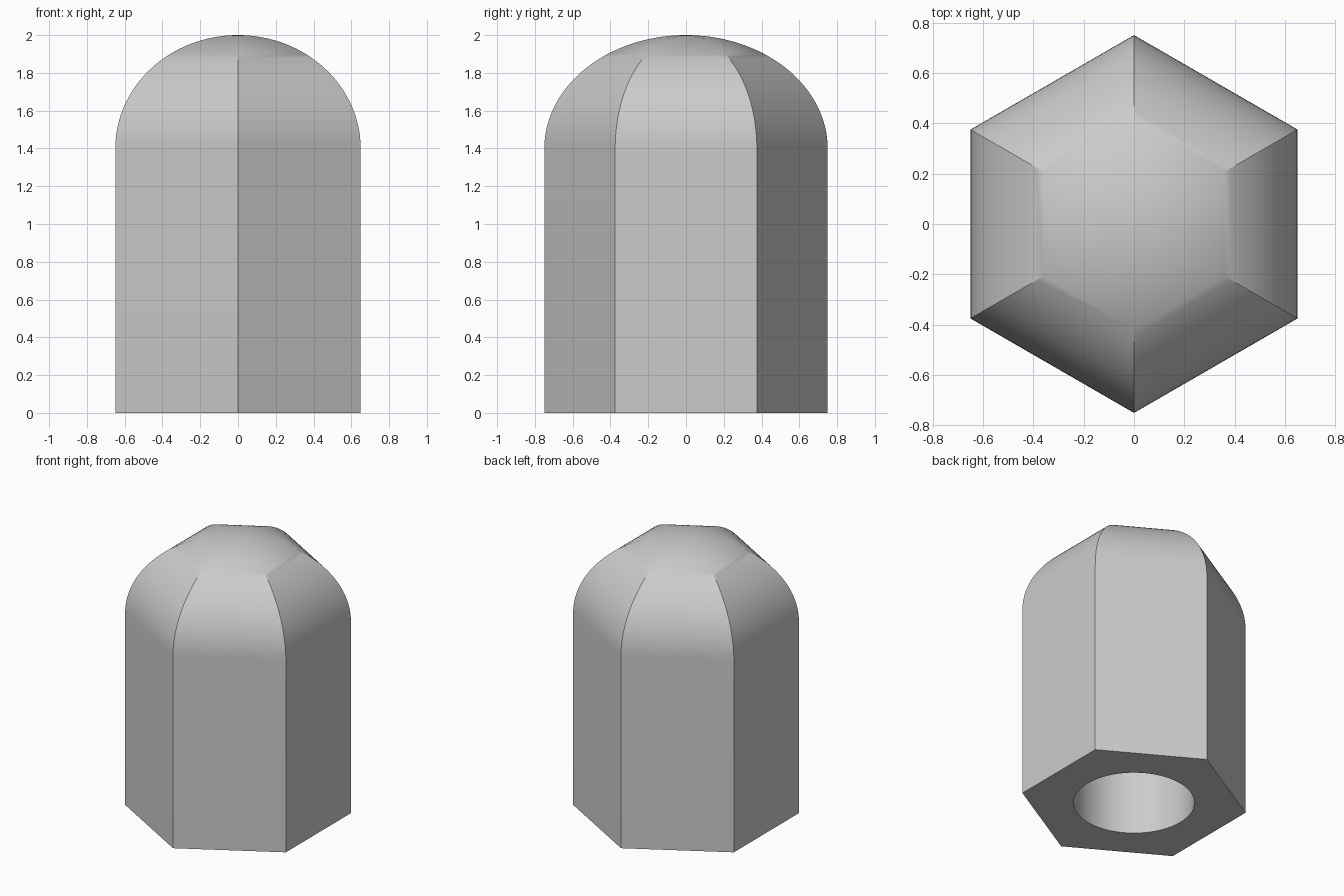
import bpy, bmesh, math

cube = bpy.data.objects.get("Cube")
if cube:
    bpy.data.objects.remove(cube, do_unlink=True)

BODY_TOP, DOME_H, RADIUS = 1.4, 0.6, 0.75
BORE_R, BORE_DEPTH = 0.4, 1.4
RINGS, BORE_SIDES = 32, 64

steel = bpy.data.materials.new("grey steel")
steel.use_nodes = True
GREY = (0.6, 0.6, 0.6, 1)
steel.diffuse_color = GREY
steel.node_tree.nodes["Principled BSDF"].inputs["Base Color"].default_value = GREY

bm = bmesh.new()


def ring(radius, z, sides, turn=0.0):
    """Closed loop of vertices around the z axis."""
    angles = [turn + math.tau * i / sides for i in range(sides)]
    return [bm.verts.new((radius * math.cos(a), radius * math.sin(a), z)) for a in angles]


def bridge(low, high):
    """Quads between two loops of equal length."""
    n = len(low)
    for i in range(n):
        j = (i + 1) % n
        bm.faces.new((low[i], low[j], high[j], high[i]))


# Hexagonal body and the elliptical dome that keeps six sides
base = ring(RADIUS, 0, 6, math.pi / 6)
low = base
for k in range(RINGS):
    t = math.pi / 2 * k / RINGS
    high = ring(RADIUS * math.cos(t), BODY_TOP + DOME_H * math.sin(t), 6, math.pi / 6)
    bridge(low, high)
    low = high
apex = bm.verts.new((0, 0, BODY_TOP + DOME_H))
for i in range(6):
    bm.faces.new((low[i], low[(i + 1) % 6], apex))

# Blind bore from below
mouth = ring(BORE_R, 0, BORE_SIDES)
end = ring(BORE_R, BORE_DEPTH, BORE_SIDES)
bridge(mouth, end)
bm.faces.new(end)

# Flat underside between the hexagon and the bore mouth
rim = [e for loop in (base, mouth) for e in
       (bm.edges.get((v, loop[(i + 1) % len(loop)])) for i, v in enumerate(loop))]
bmesh.ops.triangle_fill(bm, use_beauty=True, use_dissolve=False, edges=rim)
bmesh.ops.recalc_face_normals(bm, faces=bm.faces)

mesh = bpy.data.meshes.new("domed_hex_nut")
bm.to_mesh(mesh)
bm.free()
mesh.materials.append(steel)
nut = bpy.data.objects.new("domed_hex_nut", mesh)
bpy.context.collection.objects.link(nut)

# Smooth dome and bore, crisp corners
bpy.ops.object.select_all(action="DESELECT")
nut.select_set(True)
bpy.context.view_layer.objects.active = nut
bpy.ops.object.shade_smooth_by_angle(angle=math.radians(30))
